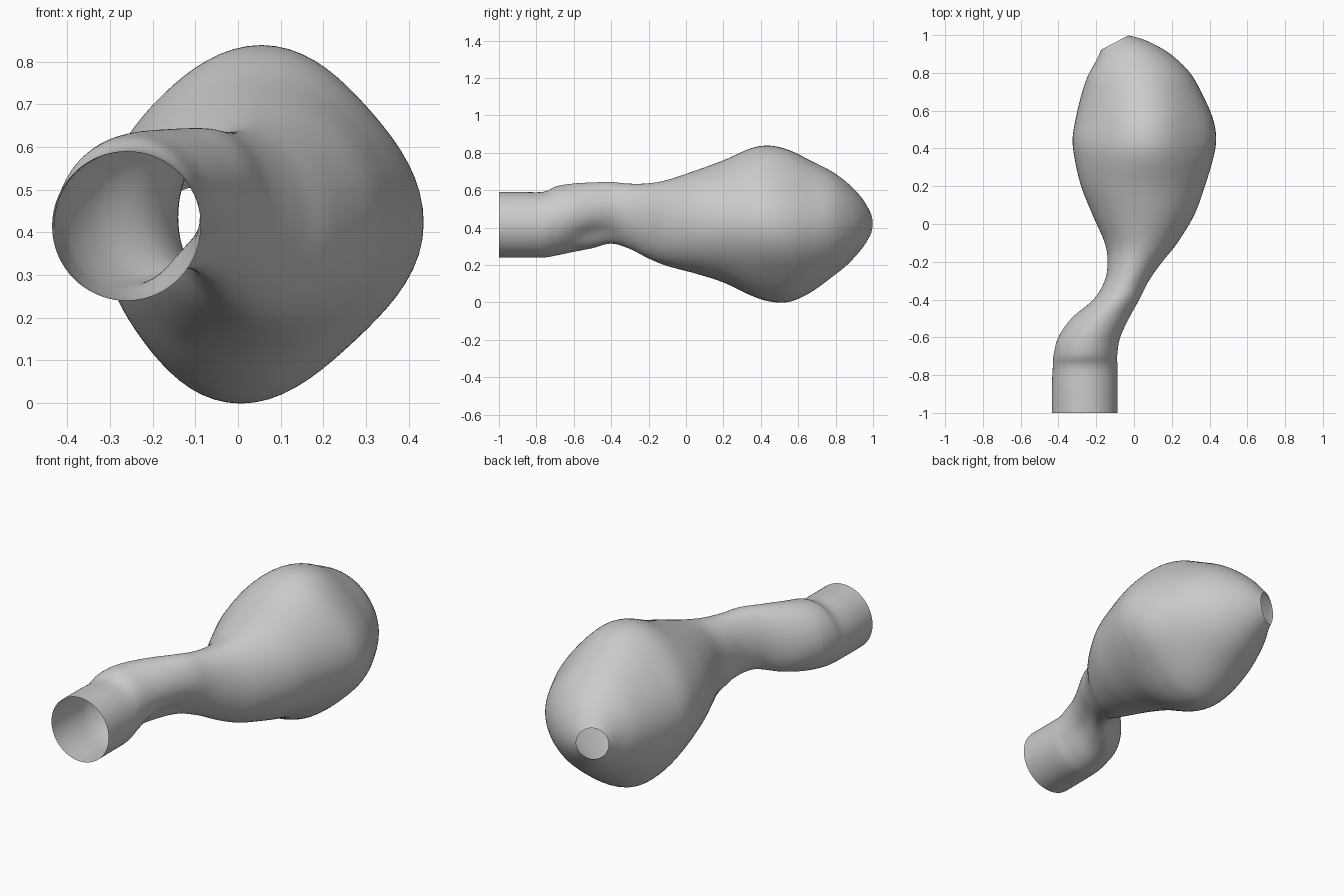
import bpy, bmesh
from math import sin, cos, pi, exp

cube = bpy.data.objects.get("Cube")
if cube:
    bpy.data.objects.remove(cube, do_unlink=True)

SIDES = 72   # points around the tube
STEPS = 6    # rings between two stations

# Stations along the tube: y, left x, right x, bottom z, top z
STATIONS = [
    (-1, -.435, -.087, .24, .59),
    (-.87, -.435, -.087, .24, .59),
    (-.76, -.43, -.087, .24, .592),
    (-.69, -.425, -.087, .25, .622),
    (-.6, -.4, -.07, .268, .635),
    (-.5, -.33, -.025, .288, .64),
    (-.4, -.215, .03, .312, .643),
    (-.3, -.155, .08, .285, .635),
    (-.2, -.14, .15, .235, .637),
    (-.1, -.155, .23, .195, .655),
    (.05, -.22, .32, .155, .705),
    (.2, -.28, .375, .107, .76),
    (.35, -.315, .42, .036, .825),
    (.45, -.325, .435, .005, .838),
    (.55, -.31, .42, .003, .815),
    (.66, -.285, .375, .05, .762),
    (.78, -.25, .305, .135, .7),
    (.86, -.22, .205, .2, .64),
    (.92, -.195, .08, .27, .575),
    (.96, -.175, -.03, .335, .505),
]


def spline(a, b, c, d, t):
    """Smooth value between b and c."""
    return b + t / 2 * (c - a + t * (2*a - 5*b + 4*c - d + t * (3*(b - c) + d - a)))


def stations():
    last = len(STATIONS) - 1
    for i in range(last):
        near = [STATIONS[min(max(j, 0), last)] for j in range(i - 1, i + 3)]
        for s in range(STEPS):
            yield [spline(*column, s / STEPS) for column in zip(*near)]
    yield STATIONS[last]


def bump(y, centre, width):
    return exp(-((y - centre) / width) ** 2)


def ring(bm, y, left, right, bottom, top):
    """Cross-section: round at the mouth, hollowed on its lower right at the elbow,
    a soft diamond in the bulb, tilted towards the rear opening."""
    bulb = bump(y, .5, .27)
    elbow = bump(y, -.5, .15)
    tilt = .52 * max((y - .6) / .36, 0) ** 4
    verts = []
    for k in range(SIDES):
        a = 2 * pi * k / SIDES
        diamond = (.075 + .015 * cos(a)) * sin(2 * a) ** 2
        hollow = .22 * max(cos(a + pi / 4), 0) ** 4 - .07 * sin(2 * a)
        r = 1 - bulb * diamond - elbow * hollow
        dx = r * cos(a) * (right - left) / 2 - .05 * bulb * min(sin(a), 0) ** 2
        z = (top + bottom) / 2 + r * sin(a) * (top - bottom) / 2
        verts.append(bm.verts.new(((left + right) / 2 + dx, y + tilt * dx, z)))
    return verts


# Hollow tube, open at both ends
bm = bmesh.new()
rings = [ring(bm, *s) for s in stations()]
for lower, upper in zip(rings, rings[1:]):
    for k in range(SIDES):
        n = (k + 1) % SIDES
        bm.faces.new((lower[k], lower[n], upper[n], upper[k]))
bmesh.ops.recalc_face_normals(bm, faces=bm.faces)
mesh = bpy.data.meshes.new("bulbous_tube")
bm.to_mesh(mesh)
bm.free()
mesh.shade_smooth()

# Plain grey surface
grey = bpy.data.materials.new("plain grey")
grey.use_nodes = True
colour = (.6, .6, .6, 1)
grey.diffuse_color = colour
grey.node_tree.nodes["Principled BSDF"].inputs["Base Color"].default_value = colour
mesh.materials.append(grey)

tube = bpy.data.objects.new("bulbous_tube", mesh)
bpy.context.collection.objects.link(tube)
